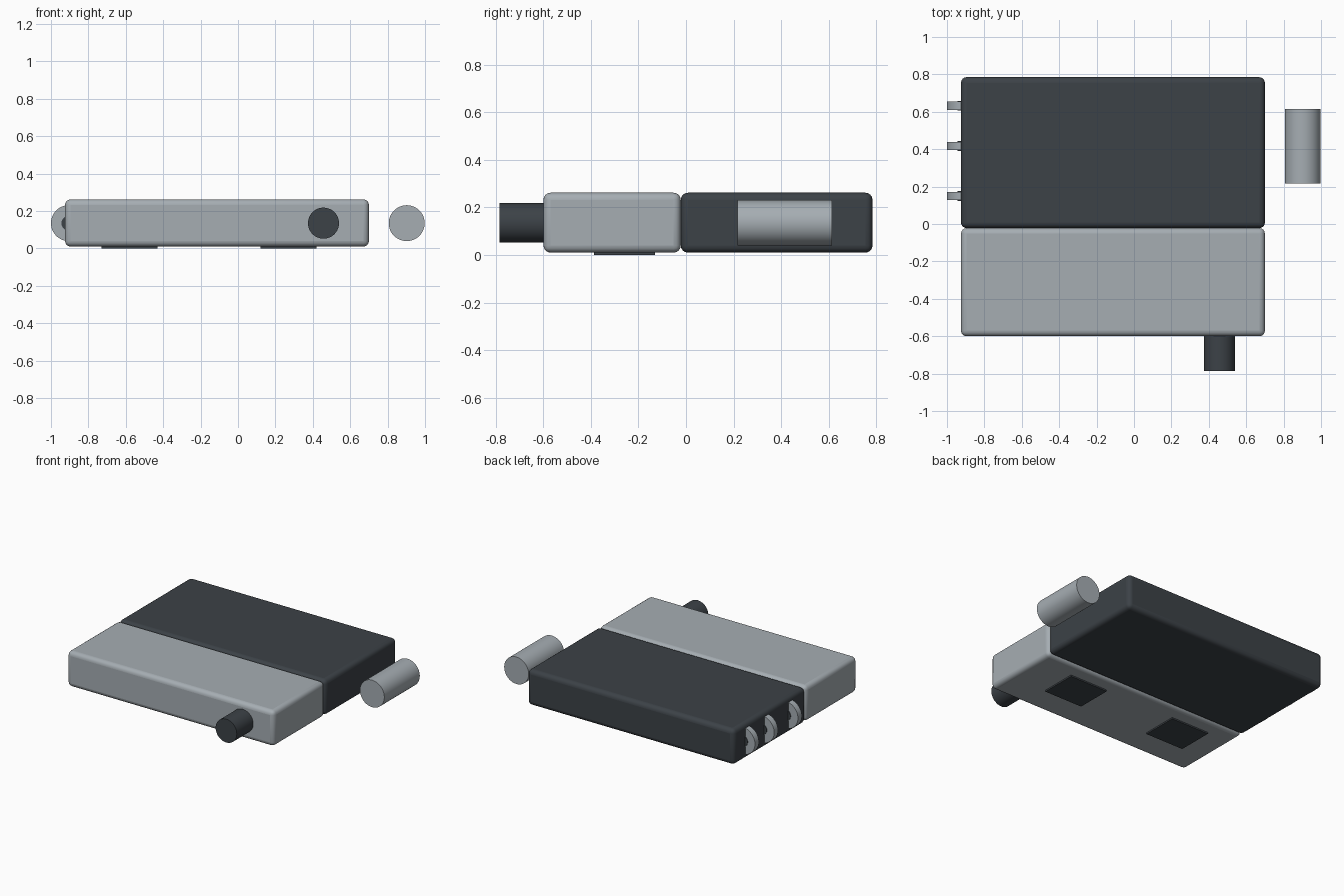
import bpy
import math

cube = bpy.data.objects.get("Cube")
if cube:
    bpy.data.objects.remove(cube, do_unlink=True)


def material(name, color):
    mat = bpy.data.materials.new(name)
    mat.use_nodes = True
    mat.diffuse_color = color
    mat.node_tree.nodes["Principled BSDF"].inputs["Base Color"].default_value = color
    return mat


light = material("light_grey", (0.38, 0.42, 0.45, 1))
dark = material("dark_grey", (0.045, 0.054, 0.063, 1))
AXIS_Z = 0.135


def finish(obj, name, mat):
    obj.name = name
    obj.data.materials.append(mat)
    bpy.ops.object.shade_smooth_by_angle(angle=math.radians(35))
    return obj


def box(name, mat, x, y, z, bevel=0):
    """Box spanning the given (min, max) ranges, optionally rounded."""
    spans = (x, y, z)
    bpy.ops.mesh.primitive_cube_add(size=1, location=[sum(s) / 2 for s in spans])
    obj = bpy.context.object
    obj.scale = [s[1] - s[0] for s in spans]
    bpy.ops.object.transform_apply(location=False, rotation=False, scale=True)
    if bevel:
        mod = obj.modifiers.new("Rounded edges", "BEVEL")
        mod.width = bevel
        mod.segments = 4
    return finish(obj, name, mat)


def rod(name, mat, x, y, radius):
    """Cylinder along y spanning the (min, max) range."""
    bpy.ops.mesh.primitive_cylinder_add(
        vertices=48, radius=radius, depth=y[1] - y[0],
        location=(x, sum(y) / 2, AXIS_Z), rotation=(math.pi / 2, 0, 0))
    return finish(bpy.context.object, name, mat)


# Two halves of the housing
width, height = (-0.925, 0.70), (0.01, 0.262)
box("front_housing", light, width, (-0.60, -0.022), height, 0.03)
box("rear_housing", dark, width, (-0.022, 0.785), height, 0.03)

# Front knob and detached side cylinder
rod("front_knob", dark, 0.457, (-0.785, -0.58), 0.083)
rod("side_cylinder", light, 0.902, (0.217, 0.615), 0.096)

# Thumb wheels with hubs, half sunk in the right side
for i, y in enumerate((0.15, 0.417, 0.632)):
    rod(f"thumb_wheel_{i + 1}", light, -0.904, (y - 0.022, y + 0.022), 0.096)
    rod(f"wheel_hub_{i + 1}", dark, -0.904, (y - 0.026, y + 0.026), 0.04)

# Feet under the front half
for side, x in (("right", -0.58), ("left", 0.27)):
    box(f"{side}_foot", dark, (x - 0.15, x + 0.15), (-0.387, -0.13), (0, 0.03))
